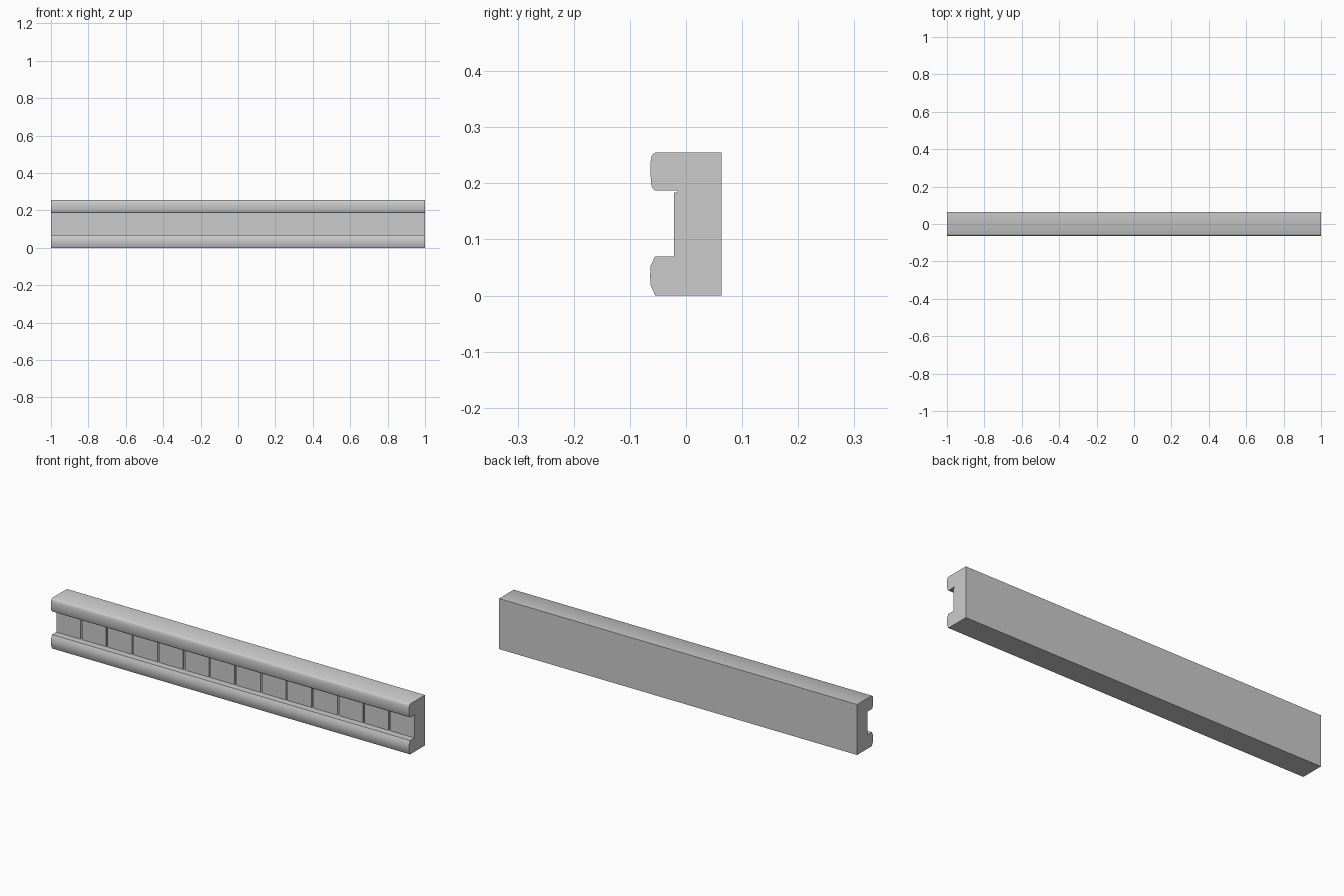
import bpy, bmesh

if "Cube" in bpy.data.objects:
    bpy.data.objects.remove(bpy.data.objects["Cube"])


def finish(name, bm, smooth=False):
    bmesh.ops.recalc_face_normals(bm, faces=bm.faces)
    mesh = bpy.data.meshes.new(name)
    bm.to_mesh(mesh)
    bm.free()
    obj = bpy.data.objects.new(name, mesh)
    bpy.context.collection.objects.link(obj)
    if smooth:
        bpy.ops.object.select_all(action='DESELECT')
        obj.select_set(True)
        bpy.context.view_layer.objects.active = obj
        bpy.ops.object.shade_smooth_by_angle(angle=0.7)
    return obj


BACK, FLOOR, FACE = 0.063, -0.015, -0.021

# Moulding: one side profile (y, z) with both rails and the recess, run along x
profile = [
    (BACK, 0), (-0.055, 0), (-0.063, 0.019), (-0.064, 0.035), (-0.063, 0.053),
    (-0.055, 0.070), (FLOOR, 0.070), (FLOOR, 0.187), (-0.055, 0.187),
    (-0.059, 0.190), (-0.0615, 0.195), (-0.0635, 0.220), (-0.0635, 0.235),
    (-0.0615, 0.248), (-0.059, 0.252), (-0.054, 0.255), (BACK, 0.255),
]
bm = bmesh.new()
end = bm.faces.new([bm.verts.new((-1, y, z)) for y, z in profile])
run = bmesh.ops.extrude_face_region(bm, geom=[end], use_keep_orig=True)
bmesh.ops.translate(bm, vec=(2, 0, 0),
                    verts=[v for v in run["geom"] if isinstance(v, bmesh.types.BMVert)])
finish("moulding", bm, smooth=True)

# Row of dentil blocks in the recess, split by narrow grooves
COUNT, GAP = 14, 0.009
width = (2 - GAP * (COUNT - 1)) / COUNT
z0, z1 = 0.070, 0.184
bm = bmesh.new()
for i in range(COUNT):
    x = -1 + i * (width + GAP) + width / 2
    block = bmesh.ops.create_cube(bm, size=1)["verts"]
    bmesh.ops.scale(bm, vec=(width, FLOOR - FACE, z1 - z0), verts=block)
    bmesh.ops.translate(bm, vec=(x, (FLOOR + FACE) / 2, (z0 + z1) / 2), verts=block)
finish("dentil_blocks", bm)
